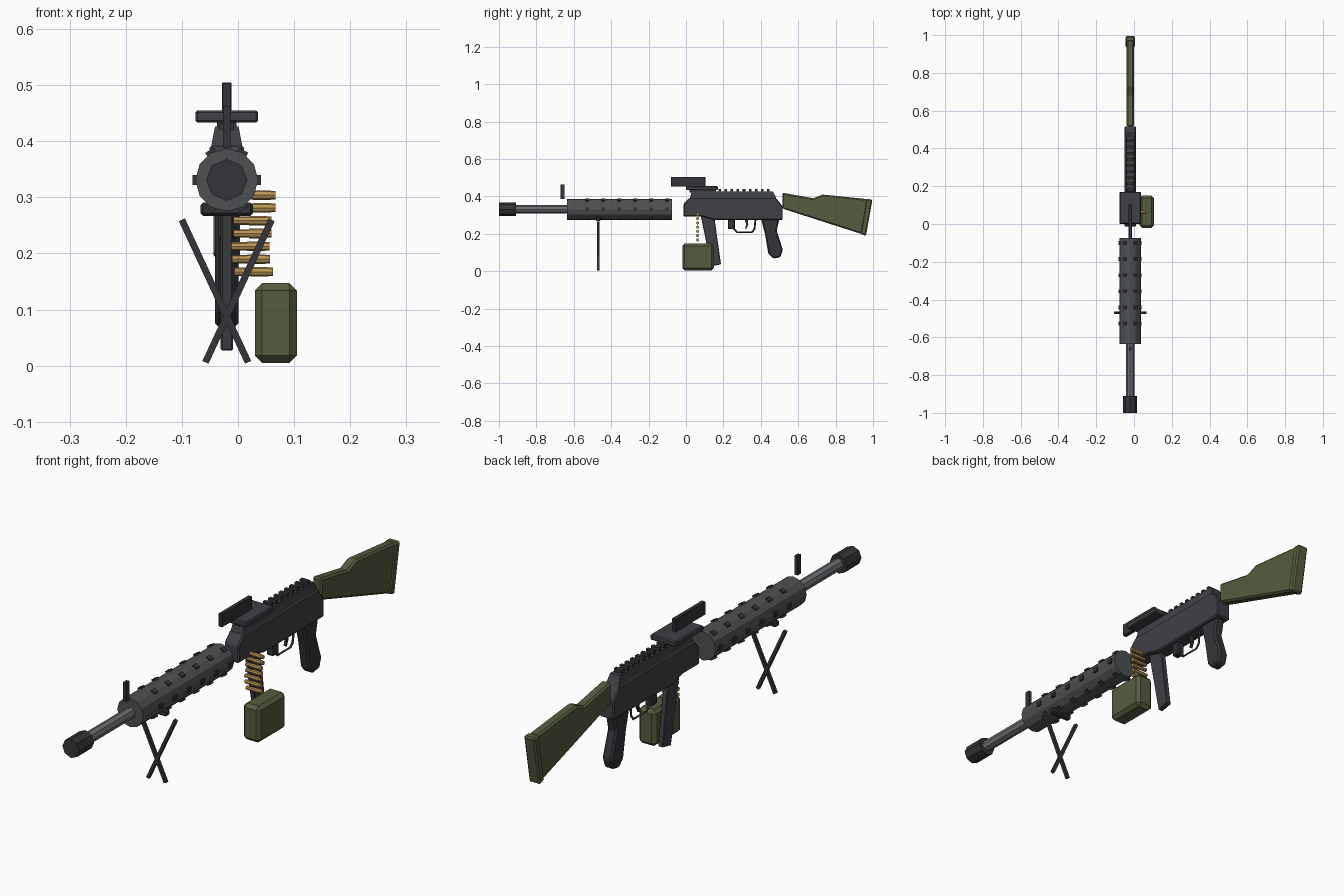
import bpy, bmesh, math
from mathutils import Vector, Matrix

if "Cube" in bpy.data.objects:
    bpy.data.objects.remove(bpy.data.objects["Cube"])

CX, AXIS_Z = -0.02, 0.331   # gun centre plane and bore height


def material(name, rgb):
    m = bpy.data.materials.new(name)
    m.diffuse_color = (*rgb, 1)
    m.use_nodes = True
    m.node_tree.nodes["Principled BSDF"].inputs["Base Color"].default_value = m.diffuse_color
    return m


BLACK = material("black_metal", (0.035, 0.035, 0.042))
DARK = material("dark_metal", (0.05, 0.052, 0.06))
STEEL = material("shroud_metal", (0.075, 0.08, 0.085))
BARREL = material("barrel_metal", (0.15, 0.16, 0.17))
GREEN = material("olive_green", (0.09, 0.11, 0.05))
BRASS = material("brass", (0.5, 0.31, 0.09))


def finish(name, bm, mat, bevel=0.0):
    bmesh.ops.recalc_face_normals(bm, faces=bm.faces)
    me = bpy.data.meshes.new(name)
    bm.to_mesh(me)
    bm.free()
    me.materials.append(mat)
    ob = bpy.data.objects.new(name, me)
    bpy.context.collection.objects.link(ob)
    if bevel:
        mod = ob.modifiers.new("Bevel", 'BEVEL')
        mod.width, mod.segments = bevel, 1
        mod.limit_method, mod.angle_limit = 'ANGLE', math.radians(35)
    return ob


def add_box(bm, center, size, rot=Matrix()):
    m = Matrix.Translation(center) @ rot @ Matrix.Diagonal((*size, 1))
    bmesh.ops.create_cube(bm, size=1, matrix=m)


def box(name, center, size, mat, bevel=0.0, rot=Matrix()):
    bm = bmesh.new()
    add_box(bm, center, size, rot)
    return finish(name, bm, mat, bevel)


def prism(name, pts, width, mat, bevel=0.0):
    """Side profile (y, z[, half width]) built symmetrically about the gun."""
    bm = bmesh.new()
    sides = []
    for s in (-1, 1):
        sides.append([bm.verts.new((CX + s * (p[2] if len(p) > 2 else width), p[0], p[1]))
                      for p in pts])
        bm.faces.new(sides[-1])
    a, b = sides
    for i in range(len(pts)):
        j = (i + 1) % len(pts)
        bm.faces.new((a[i], a[j], b[j], b[i]))
    return finish(name, bm, mat, bevel)


def tube(name, y0, y1, r, sides, mat, bevel=0.0):
    bm = bmesh.new()
    m = Matrix.Translation((CX, (y0 + y1) / 2, AXIS_Z)) @ Matrix.Rotation(math.pi / 2, 4, 'X')
    bmesh.ops.create_cone(bm, cap_ends=True, segments=sides, radius1=r, radius2=r,
                          depth=abs(y1 - y0), matrix=m)
    return finish(name, bm, mat, bevel)


# Barrel, muzzle and shroud
tube("barrel", -0.95, -0.6, 0.022, 8, BARREL)
tube("muzzle", -1.0, -0.91, 0.037, 8, BLACK)
tube("barrel_shroud", -0.635, -0.075, 0.056, 12, STEEL)

# Rings of small vent blocks around the shroud
bm = bmesh.new()
for row in range(6):
    y = -0.10 - row * 0.0855
    for k in range(6):
        a = k * math.pi / 3
        c = (CX + 0.054 * math.cos(a), y, AXIS_Z + 0.054 * math.sin(a))
        add_box(bm, c, (0.014, 0.02, 0.018), Matrix.Rotation(-a, 4, 'Y'))
finish("shroud_vents", bm, BLACK)

# Front sight post
box("front_sight", (CX, -0.66, 0.425), (0.013, 0.02, 0.075), BLACK)

# Bipod with crossing legs
box("bipod_mount", (CX, -0.469, 0.279), (0.094, 0.024, 0.024), BLACK, 0.005)
for s, n in ((-1, "left"), (1, "right")):
    top, foot = Vector((CX + s * 0.08, -0.469, 0.26)), Vector((CX - s * 0.038, -0.469, 0.006))
    d = top - foot
    box("bipod_leg_" + n, (top + foot) / 2, (0.012, 0.013, d.length), BLACK,
        rot=Matrix.Rotation(math.atan2(d.x, d.z), 4, 'Y'))

# Receiver: lower body and tapered top cover
prism("receiver", [(-0.013, 0.292), (0.09, 0.292), (0.15, 0.274), (0.517, 0.274),
                   (0.517, 0.347), (0.48, 0.393), (0.02, 0.393), (-0.013, 0.36)],
      0.031, DARK, 0.005)
prism("top_cover", [(0.02, 0.385, 0.029), (0.485, 0.385, 0.029),
                    (0.465, 0.426, 0.021), (0.03, 0.426, 0.021)], 0.02, DARK)

# Toothed top rail
bm = bmesh.new()
for i in range(9):
    add_box(bm, (CX, 0.18 + i * 0.0325, 0.43), (0.034, 0.014, 0.02))
finish("rail_teeth", bm, BLACK)

# Sight: spacer, wide plate and upright blade
box("sight_spacer", (CX, 0.09, 0.43), (0.026, 0.14, 0.02), BLACK)
box("sight_plate", (CX, 0.085, 0.444), (0.112, 0.17, 0.022), DARK, 0.004)
box("sight_blade", (CX, 0.012, 0.479), (0.017, 0.185, 0.052), BLACK, 0.002)

# Magazine, pistol grip and trigger group
prism("magazine", [(0.078, 0.3), (0.15, 0.3), (0.187, 0.037), (0.135, 0.026)],
      0.011, DARK, 0.003)
prism("pistol_grip", [(0.4, 0.285), (0.5, 0.285), (0.485, 0.215), (0.518, 0.115),
                      (0.505, 0.075), (0.465, 0.068), (0.44, 0.095), (0.422, 0.2)],
      0.021, BLACK, 0.007)
box("magazine_catch", (CX, 0.242, 0.252), (0.03, 0.036, 0.055), BLACK, 0.004)
prism("trigger", [(0.312, 0.28), (0.33, 0.28), (0.333, 0.25), (0.322, 0.225),
                  (0.316, 0.228), (0.322, 0.25)], 0.005, BLACK)
cu = bpy.data.curves.new("trigger_guard", 'CURVE')
cu.dimensions, cu.bevel_depth, cu.bevel_resolution = '3D', 0.005, 0
path = [(0.258, 0.28), (0.258, 0.225), (0.272, 0.209), (0.352, 0.209), (0.366, 0.225), (0.372, 0.28)]
sp = cu.splines.new('POLY')
sp.points.add(len(path) - 1)
for p, (y, z) in zip(sp.points, path):
    p.co = (CX, y, z, 1)
cu.materials.append(BLACK)
bpy.context.collection.objects.link(bpy.data.objects.new("trigger_guard", cu))

# Shoulder stock with butt plate
prism("stock", [(0.515, 0.42), (0.68, 0.39), (0.73, 0.41), (0.975, 0.385),
                (0.945, 0.197), (0.515, 0.335)], 0.02, GREEN, 0.007)
prism("butt_plate", [(0.965, 0.386), (0.997, 0.384), (0.962, 0.189), (0.932, 0.2)],
      0.024, GREEN, 0.006)

# Ammunition box and hanging belt of rounds
box("ammo_box", (0.0675, 0.065, 0.076), (0.075, 0.17, 0.142), GREEN, 0.013)
bm = bmesh.new()
for i, end in enumerate((0.067, 0.067, 0.06, 0.06, 0.056, 0.057, 0.062)):
    z = 0.304 - i * 0.0228
    for x0, x1, r in ((end - 0.068, end, 0.0075), (end - 0.04, end - 0.008, 0.0085)):
        m = Matrix.Translation(((x0 + x1) / 2, 0.062, z)) @ Matrix.Rotation(math.pi / 2, 4, 'Y')
        bmesh.ops.create_cone(bm, cap_ends=True, segments=8, radius1=r, radius2=r,
                              depth=x1 - x0, matrix=m)
finish("ammo_belt", bm, BRASS)
